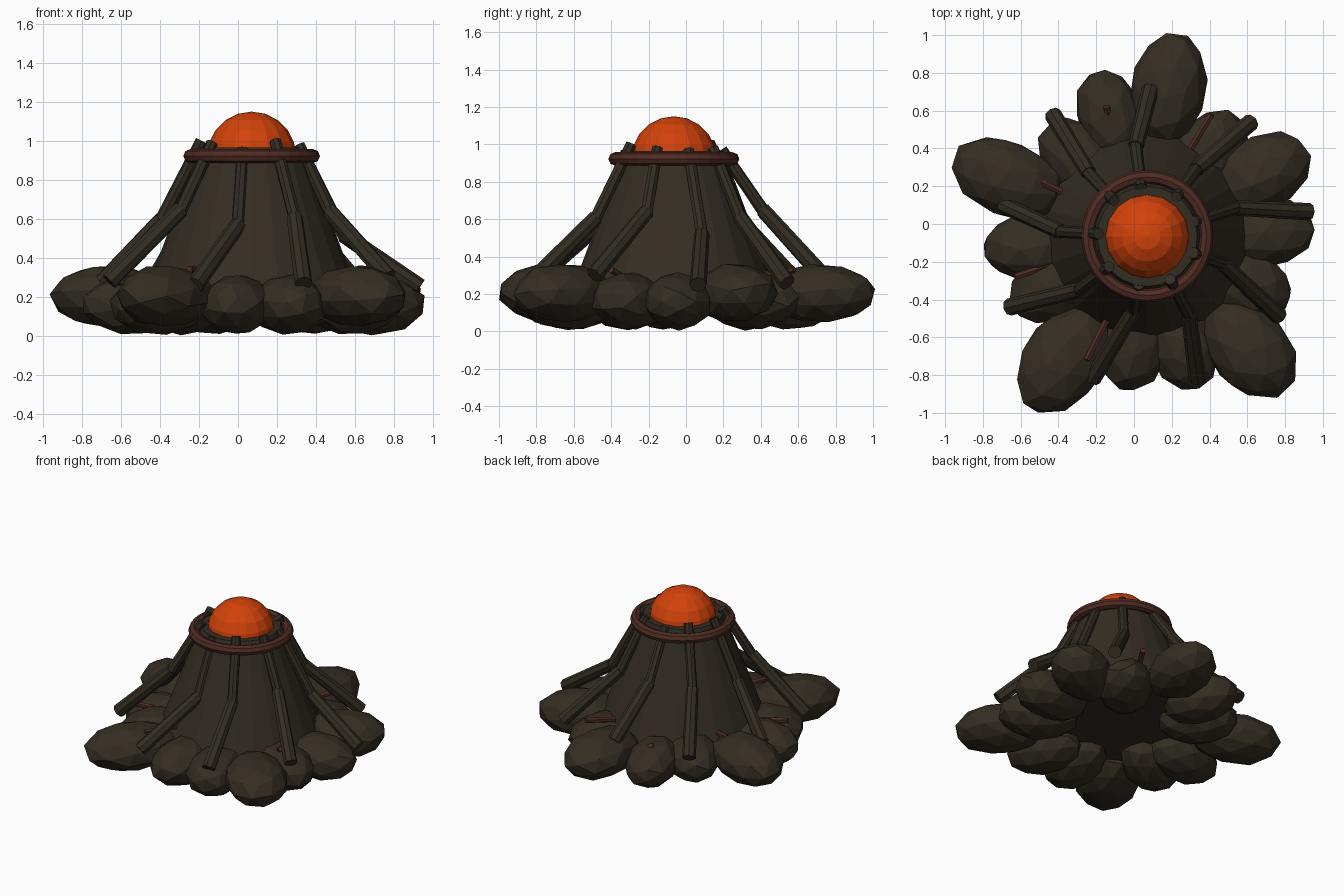
import bpy, bmesh, math, random
from mathutils import Vector, Matrix

cube = bpy.data.objects.get("Cube")
if cube:
    bpy.data.objects.remove(cube, do_unlink=True)

random.seed(4)
AXIS = Vector((0.07, -0.065, 0))


def material(name, rgb):
    m = bpy.data.materials.new(name)
    m.use_nodes = True
    m.diffuse_color = (*rgb, 1)
    m.node_tree.nodes["Principled BSDF"].inputs["Base Color"].default_value = (*rgb, 1)
    return m


EARTH = material("dark earth", (0.034, 0.026, 0.016))
WOOD = material("charred wood", (0.033, 0.026, 0.016))
RED_WOOD = material("red brown wood", (0.08, 0.025, 0.017))
LAVA = material("glowing orange", (0.65, 0.055, 0.003))


def finish(bm, name, mat):
    me = bpy.data.meshes.new(name)
    bmesh.ops.recalc_face_normals(bm, faces=bm.faces)
    bm.to_mesh(me)
    bm.free()
    me.materials.append(mat)
    ob = bpy.data.objects.new(name, me)
    bpy.context.collection.objects.link(ob)
    return ob


def add_rod(bm, a, b, r1, r2, sides=8):
    """Tapered rod between two points."""
    d = b - a
    mat = Matrix.Translation((a + b) / 2) @ d.to_track_quat('Z', 'Y').to_matrix().to_4x4()
    bmesh.ops.create_cone(bm, cap_ends=True, segments=sides, radius1=r1,
                          radius2=r2, depth=d.length, matrix=mat)


# Earth mound
bm = bmesh.new()
add_rod(bm, AXIS + Vector((0, 0, 0.18)), AXIS + Vector((0, 0, 0.965)), 0.56, 0.265, 24)
finish(bm, "mound", EARTH)

# Glowing dome
bm = bmesh.new()
bmesh.ops.create_uvsphere(bm, u_segments=16, v_segments=10, radius=0.228,
                          matrix=Matrix.Translation(AXIS + Vector((0, 0, 0.922))))
finish(bm, "glowing_dome", LAVA)

# Binding ring
bpy.ops.mesh.primitive_torus_add(major_radius=0.314, minor_radius=0.036, major_segments=32,
                                 minor_segments=8, location=AXIS + Vector((0, 0, 0.922)))
ring = bpy.context.object
ring.name = "binding_ring"
ring.data.materials.append(RED_WOOD)

# Bent poles: knee, foot, height of the top
POLES = [((0.01, 0.41, 0.65), (0.085, 0.71, 0.32), 0.97),
         ((0.33, 0.29, 0.61), (0.62, 0.54, 0.26), 0.98),
         ((0.54, 0.085, 0.52), (0.93, 0.065, 0.25), 0.97),
         ((0.47, -0.21, 0.64), (0.77, -0.49, 0.3), 0.98),
         ((0.29, -0.48, 0.61), (0.335, -0.82, 0.27), 1.0),
         ((0, -0.46, 0.57), (-0.22, -0.82, 0.26), 0.96),
         ((-0.29, -0.35, 0.65), (-0.66, -0.44, 0.28), 0.99),
         ((-0.39, -0.04, 0.6), (-0.69, 0.1, 0.28), 1.0),
         ((-0.24, 0.27, 0.62), (-0.43, 0.58, 0.28), 1.01)]
for i, (k, f, height) in enumerate(POLES):
    knee, foot = Vector(k), Vector(f)
    out = Vector((k[0] - AXIS.x, k[1] - AXIS.y, 0)).normalized()
    top = AXIS + out * 0.258 + Vector((0, 0, height))
    bm = bmesh.new()
    add_rod(bm, knee - (top - knee) * 0.06, top, 0.034, 0.031)
    add_rod(bm, foot, knee, 0.046, 0.041)
    finish(bm, f"pole_{i + 1}", WOOD)

# Boulders around the base: outer tip in plan, length, half width, big or not
ROCKS = [(0.23, 1.01, 0.6, 0.2, True), (-0.2, 0.82, 0.55, 0.175, False),
         (-0.96, 0.36, 0.63, 0.2, True), (-0.8, -0.14, 0.55, 0.185, False),
         (-0.65, -0.45, 0.54, 0.185, False), (-0.55, -0.98, 0.64, 0.215, True),
         (-0.04, -0.89, 0.54, 0.185, False), (0.34, -0.88, 0.54, 0.185, False),
         (0.81, -0.88, 0.6, 0.21, True), (0.82, -0.42, 0.54, 0.185, False),
         (0.965, -0.03, 0.56, 0.185, False), (0.92, 0.4, 0.56, 0.2, True),
         (0.54, 0.58, 0.54, 0.185, False), (-0.46, 0.53, 0.54, 0.185, False)]
for i, (x, y, length, width, big) in enumerate(ROCKS):
    bm = bmesh.new()
    bmesh.ops.create_icosphere(bm, subdivisions=2, radius=1)
    for v in bm.verts:
        v.co *= random.uniform(0.98, 1.04)
    tip = Vector((x, y, 0))
    out = (tip - AXIS).normalized()
    centre = tip - out * length / 2 + Vector((0, 0, 0.205 if big else 0.16))
    spin = Matrix.Rotation(random.uniform(0, 6), 4, 'X')
    size = Matrix.Diagonal((length / 2, width, 0.158 if big else 0.152, 1))
    turn = Matrix.Rotation(math.atan2(out.y, out.x), 4, 'Z')
    bm.transform(Matrix.Translation(centre) @ turn @ size @ spin)
    finish(bm, f"boulder_{i + 1}", EARTH)

# Small twigs poking out between the boulders
TWIGS = [((0.3, 0.4, 0.3), (0.41, 0.58, 0.33)), ((0.55, 0.1, 0.28), (0.77, 0.16, 0.28)),
         ((-0.13, -0.48, 0.33), (-0.25, -0.72, 0.34)), ((-0.45, -0.22, 0.26), (-0.63, -0.28, 0.28)),
         ((-0.36, 0.16, 0.29), (-0.49, 0.22, 0.31)), ((-0.12, 0.5, 0.24), (-0.145, 0.62, 0.31)),
         ((0.5, -0.28, 0.25), (0.63, -0.4, 0.33))]
for i, (a, b) in enumerate(TWIGS):
    bm = bmesh.new()
    add_rod(bm, Vector(a), Vector(b), 0.019, 0.019, 6)
    finish(bm, f"twig_{i + 1}", RED_WOOD)
